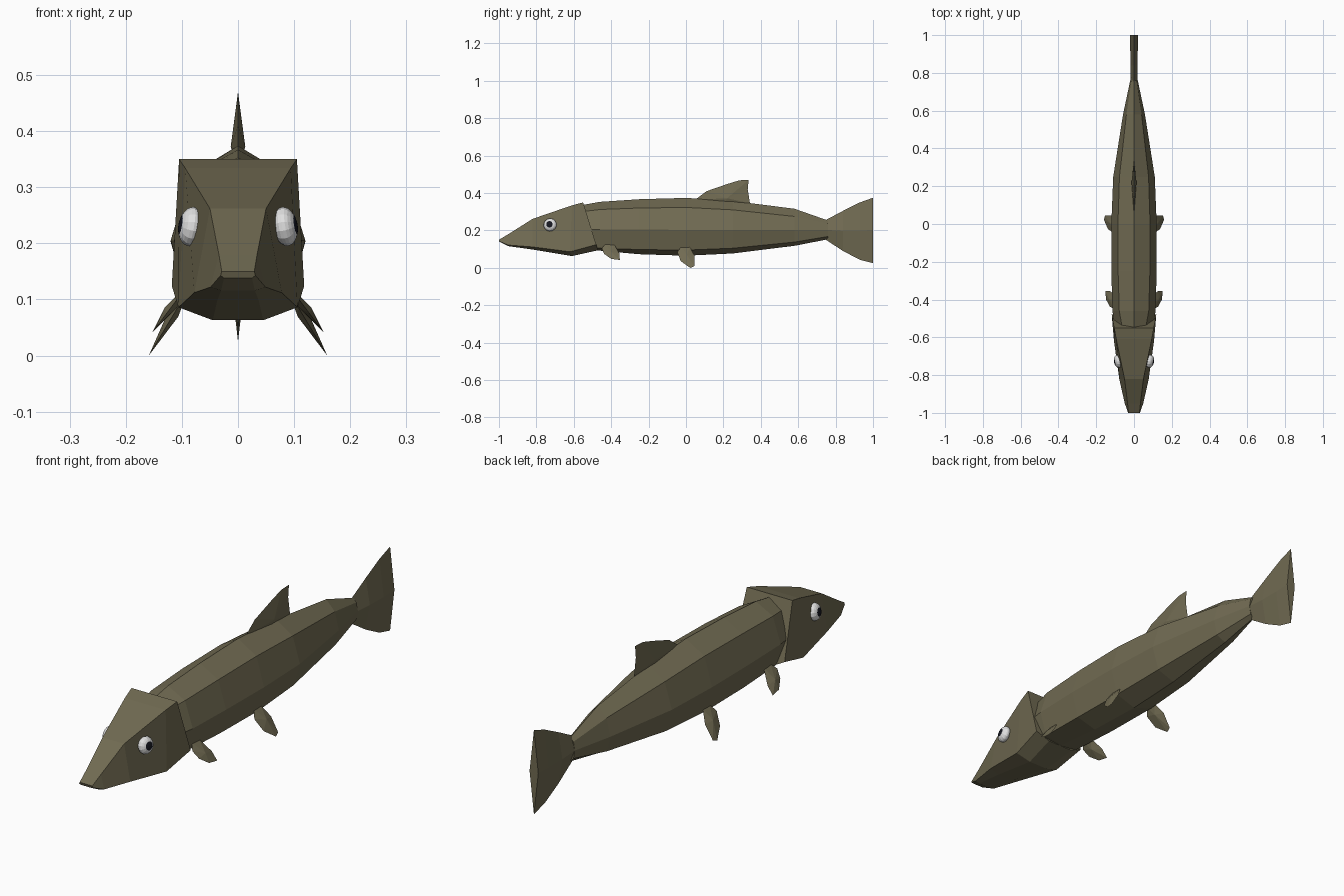
import bpy, bmesh, math
from mathutils import Vector, Matrix


def material(name, rgb):
    m = bpy.data.materials.new(name)
    m.diffuse_color = (*rgb, 1)
    return m


OLIVE = material("olive_skin", (0.165, 0.147, 0.085))
WHITE = material("eye_white", (0.75, 0.75, 0.75))
BLACK = material("pupil_black", (0.008, 0.009, 0.015))


def finish(bm, name, *mats):
    bmesh.ops.recalc_face_normals(bm, faces=bm.faces)
    me = bpy.data.meshes.new(name)
    bm.to_mesh(me)
    bm.free()
    for m in mats:
        me.materials.append(m)
    ob = bpy.data.objects.new(name, me)
    bpy.context.collection.objects.link(ob)
    return ob


def loft(name, rings):
    """Skin a list of equal-length point rings and cap both ends."""
    bm = bmesh.new()
    vs = [[bm.verts.new(p) for p in ring] for ring in rings]
    n = len(vs[0])
    for a, b in zip(vs, vs[1:]):
        for i in range(n):
            j = (i + 1) % n
            bm.faces.new((a[i], a[j], b[j], b[i]))
    bm.faces.new(vs[0])
    bm.faces.new(vs[-1])
    return finish(bm, name, OLIVE)


def pillow_fin(name, outline, centre, half, lean=lambda z: 0.0):
    """Thin fin: yz outline with a raised point in the middle of each face."""
    bm = bmesh.new()
    rim = [bm.verts.new((lean(z), y, z)) for y, z in outline]
    y, z = centre
    for side in (-half, half):
        c = bm.verts.new((lean(z) + side, y, z))
        for i in range(len(rim)):
            bm.faces.new((rim[i - 1], rim[i], c))
    return finish(bm, name, OLIVE)


# Body: octagonal sections (y, top z, shoulder x/z, flank x/z, belly x/z, bottom z)
body_sections = [
    (-0.56, 0.335, 0.060, 0.300, 0.100, 0.205, 0.075, 0.115, 0.105),
    (-0.46, 0.353, 0.078, 0.312, 0.114, 0.205, 0.085, 0.105, 0.092),
    (-0.25, 0.367, 0.084, 0.320, 0.120, 0.205, 0.090, 0.098, 0.073),
    (0.00, 0.374, 0.085, 0.323, 0.120, 0.203, 0.090, 0.095, 0.065),
    (0.25, 0.358, 0.077, 0.310, 0.110, 0.202, 0.080, 0.105, 0.077),
    (0.58, 0.316, 0.040, 0.275, 0.058, 0.202, 0.043, 0.138, 0.118),
    (0.76, 0.253, 0.014, 0.238, 0.020, 0.203, 0.014, 0.168, 0.153),
]
loft("body", [
    [(0, y, t), (sx, y, sz), (fx, y, fz), (bx, y, bz), (0, y, b),
     (-bx, y, bz), (-fx, y, fz), (-sx, y, sz)]
    for y, t, sx, sz, fx, fz, bx, bz, b in body_sections])

# Head: crown, jaw and chin corners (x, y, z), mirrored to the left
head_sections = [
    [(0.029, -1.00, 0.150), (0.031, -1.00, 0.143), (0.025, -0.995, 0.138)],
    [(0.034, -0.95, 0.180), (0.049, -0.95, 0.122), (0.030, -0.95, 0.116)],
    [(0.050, -0.82, 0.262), (0.078, -0.82, 0.112), (0.037, -0.82, 0.098)],
    [(0.094, -0.61, 0.334), (0.106, -0.62, 0.086), (0.045, -0.61, 0.063)],
    [(0.105, -0.55, 0.350), (0.118, -0.48, 0.124), (0.060, -0.47, 0.094)],
]
loft("head", [half + [(-x, y, z) for x, y, z in reversed(half)]
              for half in head_sections])

# Tail fin: diamond sections that fan out to a blunt edge
loft("tail_fin", [
    [(0, y, t), (w, y, (t + b) / 2), (0, y, b), (-w, y, (t + b) / 2)]
    for y, t, b, w in [(0.74, 0.252, 0.155, 0.019), (0.84, 0.305, 0.090, 0.019),
                       (0.93, 0.350, 0.043, 0.020), (1.00, 0.375, 0.025, 0.020)]])

# Dorsal fin
pillow_fin("dorsal_fin",
           [(0.05, 0.365), (0.11, 0.410), (0.22, 0.448), (0.285, 0.468),
            (0.335, 0.470), (0.33, 0.420), (0.342, 0.345), (0.20, 0.330)],
           (0.22, 0.372), 0.013)

# Paired lower fins, leaning outward towards the tips
pectoral = [(-0.450, 0.105), (-0.430, 0.128), (-0.385, 0.128), (-0.355, 0.075),
            (-0.354, 0.042), (-0.400, 0.048), (-0.438, 0.075)]
pelvic = [(-0.047, 0.085), (-0.025, 0.113), (0.020, 0.112), (0.046, 0.065),
          (0.044, 0.008), (0.022, 0.000), (-0.028, 0.036)]
for side, label in ((1, "right"), (-1, "left")):
    pillow_fin("pectoral_fin_" + label, pectoral, (-0.40, 0.085), side * 0.011,
               lambda z: side * (0.09 + 0.75 * (0.125 - z)))
    pillow_fin("pelvic_fin_" + label, pelvic, (0.005, 0.07), side * 0.011,
               lambda z: side * (0.09 + 0.6 * (0.115 - z)))

# Eyes: flattened globes facing outward, with the outer cap coloured as pupil
for side, label in ((1, "right"), (-1, "left")):
    bm = bmesh.new()
    bmesh.ops.create_uvsphere(bm, u_segments=14, v_segments=12, radius=1)
    for f in bm.faces:
        f.material_index = 1 if f.calc_center_median().z > 0.89 else 0
    out = Vector((side, -0.17, 0.17)).normalized()
    bm.transform(Matrix.Translation((side * 0.084, -0.727, 0.23))
                 @ out.to_track_quat('Z', 'Y').to_matrix().to_4x4()
                 @ Matrix.Diagonal((0.035, 0.035, 0.022, 1)))
    finish(bm, "eye_" + label, WHITE, BLACK)
